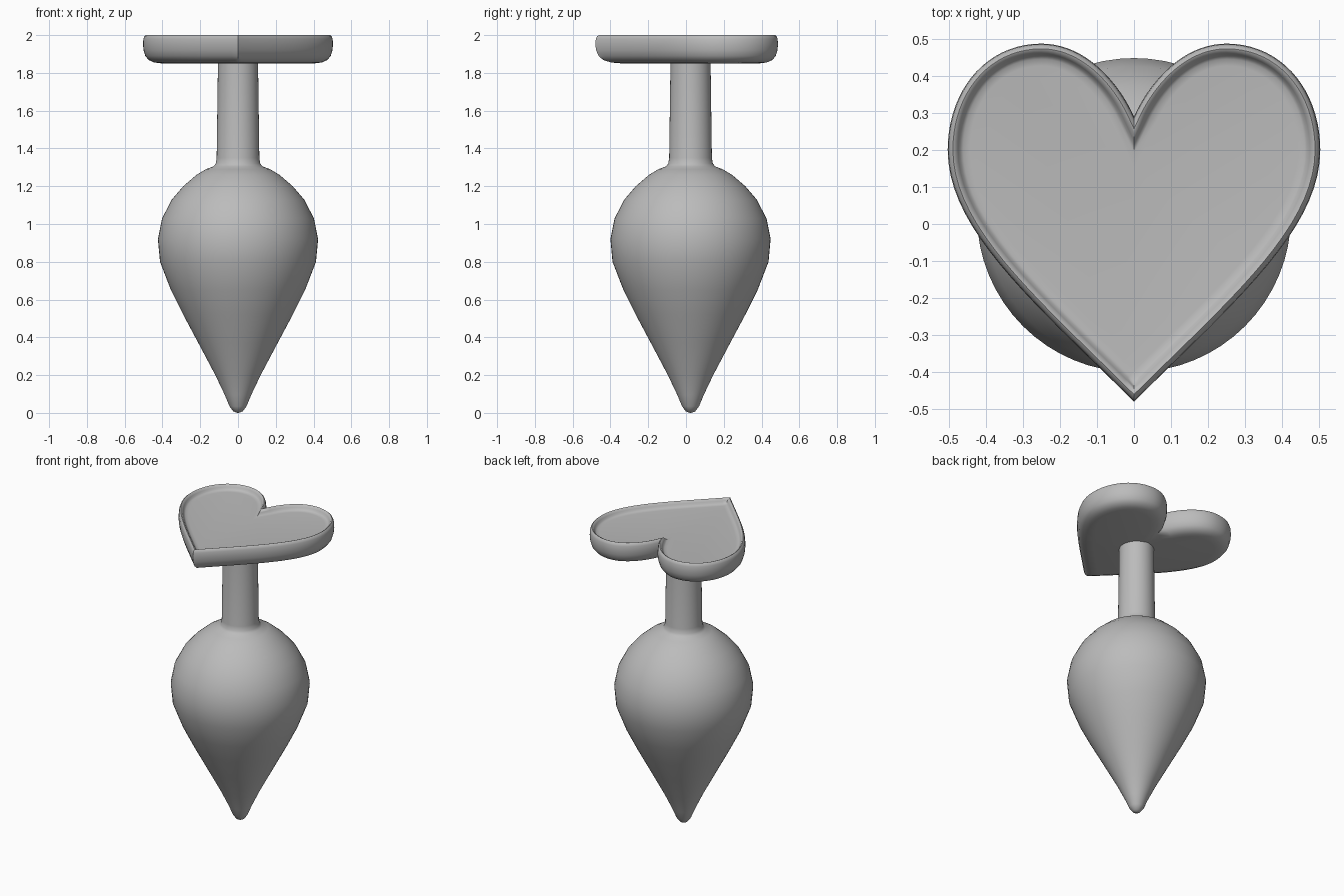
import bpy, bmesh, math
from mathutils import Vector
from mathutils.geometry import interpolate_bezier

cube = bpy.data.objects.get("Cube")
if cube:
    bpy.data.objects.remove(cube)

GREY = (0.5, 0.5, 0.5, 1)
grey = bpy.data.materials.new("grey")
grey.use_nodes = True
grey.diffuse_color = GREY
grey.node_tree.nodes["Principled BSDF"].inputs["Base Color"].default_value = GREY


def loft(name, rings, smooth_angle):
    """Skin a stack of closed rings and cap both ends."""
    bm = bmesh.new()
    loops = [[bm.verts.new(p) for p in ring] for ring in rings]
    for a, b in zip(loops, loops[1:]):
        for i in range(len(a)):
            j = (i + 1) % len(a)
            bm.faces.new((a[i], a[j], b[j], b[i]))
    bm.faces.new(loops[0][::-1])
    bm.faces.new(loops[-1])
    bmesh.ops.remove_doubles(bm, verts=bm.verts, dist=0.0002)
    bmesh.ops.recalc_face_normals(bm, faces=bm.faces)
    mesh = bpy.data.meshes.new(name)
    bm.to_mesh(mesh)
    bm.free()
    mesh.materials.append(grey)
    obj = bpy.data.objects.new(name, mesh)
    bpy.context.collection.objects.link(obj)
    bpy.ops.object.select_all(action="DESELECT")
    obj.select_set(True)
    bpy.context.view_layer.objects.active = obj
    bpy.ops.object.shade_smooth_by_angle(angle=math.radians(smooth_angle))
    return obj


# Turned body: pointed bulb, small collar and straight stem
AXIS_Y = 0.024
SIDES = 64
body_profile = [
    (0.004, 0), (0.025, 0.008), (0.045, 0.035), (0.07, 0.095), (0.12, 0.2),
    (0.21, 0.37), (0.29, 0.52), (0.355, 0.65), (0.413, 0.8), (0.424, 0.92),
    (0.402, 1.03), (0.35, 1.13), (0.29, 1.2), (0.22, 1.26), (0.17, 1.29),
    (0.13, 1.305), (0.118, 1.32), (0.113, 1.35), (0.106, 1.86),
]
turns = [math.tau * i / SIDES for i in range(SIDES)]
loft("bulb_and_stem",
     [[(r * math.cos(t), AXIS_Y + r * math.sin(t), z) for t in turns]
      for r, z in body_profile], 40)

# Heart outline: right half from the notch over the lobe to the tip
curves = [
    ((0, 0.29), (0.04, 0.38), (0.13, 0.487), (0.25, 0.487)),
    ((0.25, 0.487), (0.40, 0.487), (0.503, 0.36), (0.503, 0.2)),
    ((0.503, 0.2), (0.503, -0.02), (0.26, -0.22), (0, -0.48)),
]
half = []
for knots in curves:
    pts = interpolate_bezier(*[Vector(k).to_3d() for k in knots], 20)
    half += pts if not half else pts[1:]


def heart_ring(inset, z):
    """Offset the heart inwards, mitring the notch and the tip."""
    inner = []
    last = len(half) - 1
    for i, p in enumerate(half):
        t = (half[min(i + 1, last)] - half[max(i - 1, 0)]).normalized()
        n = Vector((t.y, -t.x, 0))
        if i in (0, last):
            inner.append(Vector((0, p.y + inset / n.y, z)))
        else:
            inner.append(Vector((p.x + n.x * inset, p.y + n.y * inset, z)))
    # Points pushed past the centre line collapse onto the mitred tip
    inner = [inner[-1].copy() if p.x < 0 else p for p in inner]
    return inner + [Vector((-p.x, p.y, z)) for p in inner[-2:0:-1]]


# Heart plate with rounded underside, raised rim and sunken top
plate_profile = [
    (0.1, 1.85), (0.06, 1.855), (0.03, 1.868), (0.012, 1.89), (0.003, 1.92),
    (0, 1.95), (0.002, 1.98), (0.007, 1.994), (0.014, 2.0), (0.021, 1.997),
    (0.028, 1.985), (0.034, 1.974), (0.042, 1.968), (0.06, 1.966),
]
loft("heart_plate", [heart_ring(i, z) for i, z in plate_profile], 50)
